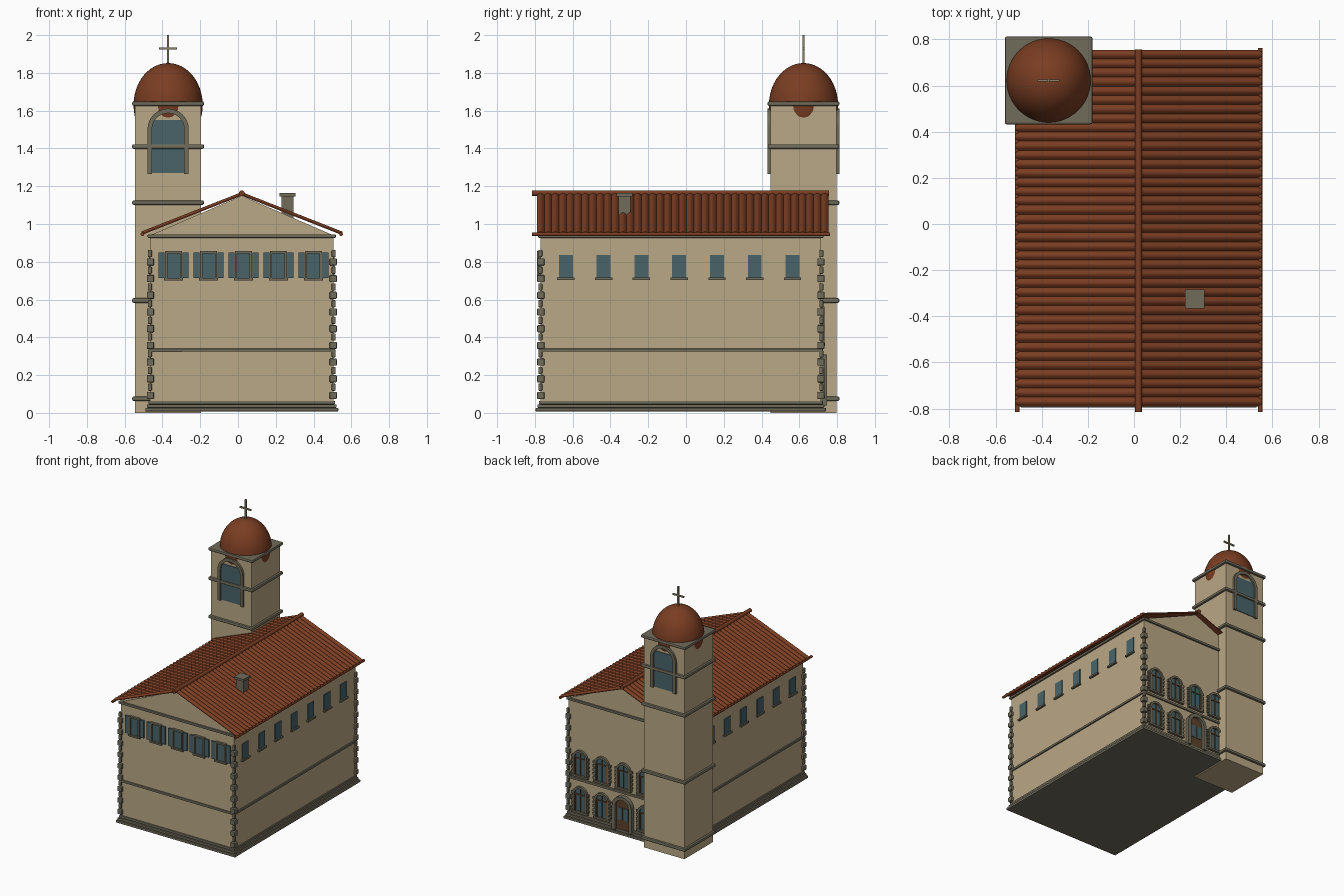
import bpy, bmesh, math
from mathutils import Matrix, Vector

if "Cube" in bpy.data.objects:
    bpy.data.objects.remove(bpy.data.objects["Cube"])


def material(name, r, g, b):
    m = bpy.data.materials.new(name)
    lin = [((c / 255 + 0.055) / 1.055) ** 2.4 for c in (r, g, b)]
    m.diffuse_color = (*lin, 1)
    m.use_nodes = True
    m.node_tree.nodes["Principled BSDF"].inputs["Base Color"].default_value = m.diffuse_color
    return m


WALL = material("sand plaster", 186, 168, 134)
TRIM = material("grey stone", 112, 107, 90)
TILE = material("terracotta", 122, 61, 34)
GLASS = material("blue glass", 72, 100, 106)
WOOD = material("brown wood", 92, 66, 44)
METAL = material("pale metal", 140, 132, 106)

# Main measurements
CX, HX = 0.02, 0.485            # hall centre and half width
Y0, Y1 = -0.77, 0.715           # hall front and back walls
CY, HY = (Y0 + Y1) / 2, (Y1 - Y0) / 2
TX, TY, TH = -0.37, 0.622, 0.174  # tower centre and half width


def finish(name, bm, mat, bevel=0, smooth=False):
    bmesh.ops.recalc_face_normals(bm, faces=bm.faces[:])
    me = bpy.data.meshes.new(name)
    bm.to_mesh(me)
    bm.free()
    me.materials.append(mat)
    ob = bpy.data.objects.new(name, me)
    bpy.context.collection.objects.link(ob)
    if smooth:
        me.shade_smooth()
        me.set_sharp_from_angle(angle=math.radians(40))
    if bevel:
        mod = ob.modifiers.new("bevel", "BEVEL")
        mod.width, mod.segments = bevel, 2
    return ob


def boxes(name, spans, mat, bevel=0):
    """Each span is (x0, x1, y0, y1, z0, z1)."""
    bm = bmesh.new()
    for x0, x1, y0, y1, z0, z1 in spans:
        mid = Vector((x0 + x1, y0 + y1, z0 + z1)) / 2
        size = (abs(x1 - x0), abs(y1 - y0), abs(z1 - z0), 1)
        bmesh.ops.create_cube(bm, size=1, matrix=Matrix.Translation(mid) @ Matrix.Diagonal(size))
    return finish(name, bm, mat, bevel)


def block(cx, cy, hx, hy, z0, z1):
    return (cx - hx, cx + hx, cy - hy, cy + hy, z0, z1)


def prism(name, outlines, y0, y1, mat):
    """Extrude outlines of (x, z) points from y0 to y1."""
    bm = bmesh.new()
    for pts in outlines:
        f = bm.faces.new([bm.verts.new((x, y0, z)) for x, z in pts])
        ext = bmesh.ops.extrude_face_region(bm, geom=[f], use_keep_orig=True)
        new = [v for v in ext["geom"] if isinstance(v, bmesh.types.BMVert)]
        bmesh.ops.translate(bm, verts=new, vec=(0, y1 - y0, 0))
    return finish(name, bm, mat)


def arch(cx, z0, spring, r, n=16):
    curve = [(cx + r * math.cos(math.pi * i / n), spring + r * math.sin(math.pi * i / n))
             for i in range(n + 1)]
    return [(cx + r, z0)] + curve + [(cx - r, z0)]


def arch_band(cx, z0, spring, r_out, r_in):
    return arch(cx, z0, spring, r_out) + arch(cx, z0, spring, r_in)[::-1]


def rod(name, x, z, r, y0, y1, mat):
    bm = bmesh.new()
    m = Matrix.Translation((x, (y0 + y1) / 2, z)) @ Matrix.Rotation(math.pi / 2, 4, "X")
    bmesh.ops.create_cone(bm, cap_ends=True, segments=14, radius1=r, radius2=r,
                          depth=y1 - y0, matrix=m)
    return finish(name, bm, mat, smooth=True)


# Hall walls and gables
boxes("hall_walls", [block(CX, CY, HX, HY, 0.015, 0.94)], WALL)
prism("gables", [[(CX - HX, 0.94), (CX + HX, 0.94), (CX, 1.15)]], Y0, Y1, WALL)

# Stepped plinth, string course and cornice
boxes("plinth", [block(CX, CY, HX + e, HY + e, z0, z1) for e, z0, z1 in
                 ((0.026, 0.008, 0.027), (0.017, 0.027, 0.045), (0.009, 0.045, 0.063))], TRIM, 0.004)
boxes("string_course", [block(CX, CY, HX + 0.01, HY + 0.01, 0.322, 0.34)], TRIM, 0.004)
boxes("cornice", [block(CX, CY, HX + 0.013, HY + 0.013, 0.927, 0.945)], TRIM, 0.004)

# Corner stones, alternating long and short
stones, step = [], 0.0442
for sx in (-1, 1):
    for sy in (-1, 1):
        for i in range(18):
            out, inn = (0.018, 0.02) if i % 2 == 0 else (0.012, 0.009)
            c = (out - inn) / 2
            h = (out + inn) / 2
            z = 0.07 + i * step
            stones.append(block(CX + sx * (HX + c), CY + sy * (HY + c), h, h, z + 0.003, z + step - 0.003))
boxes("corner_stones", stones, TRIM, 0.005)

# Corrugated tile roof, one sheet for each slope
RY0, RY1, ROWS, SUB = -0.79, 0.755, 39, 8
for side, label in ((-1, "left"), (1, "right")):
    bm = bmesh.new()
    rows = []
    for i in range(ROWS * SUB + 1):
        y = RY0 + (RY1 - RY0) * i / (ROWS * SUB)
        lift = 0.013 * abs(math.sin(math.pi * i / SUB))
        rows.append([bm.verts.new((x, y, z + dz)) for x, z, dz in
                     ((CX, 1.156, lift), (CX + side * 0.532, 0.947, lift),
                      (CX + side * 0.532, 0.947, -0.006), (CX, 1.156, -0.006))])
    for a, b in zip(rows, rows[1:]):
        for k in range(4):
            bm.faces.new((a[k], a[(k + 1) % 4], b[(k + 1) % 4], b[k]))
    bm.faces.new(rows[0])
    bm.faces.new(rows[-1])
    finish("roof_" + label, bm, TILE, smooth=True)
    rod("eave_" + label, CX + side * 0.526, 0.946, 0.01, -0.815, 0.762, TILE)
rod("ridge_cap", CX, 1.163, 0.015, -0.815, 0.757, TILE)

# Chimney
boxes("chimney", [block(0.263, -0.325, 0.032, 0.032, 1.03, 1.145),
                  block(0.263, -0.325, 0.042, 0.042, 1.145, 1.163)], TRIM)

# Side windows on both long walls
side_y = [-0.636 + 0.2 * i for i in range(7)]
for s, label in ((-1, "left"), (1, "right")):
    w = CX + s * HX
    boxes("side_glass_" + label, [(w - s * 0.01, w + s * 0.006, y - 0.037, y + 0.037, 0.715, 0.835)
                                  for y in side_y], GLASS)
    boxes("side_sills_" + label, [(w - s * 0.01, w + s * 0.016, y - 0.046, y + 0.046, 0.704, 0.716)
                                  for y in side_y], TRIM)

# Front windows with shutters
wx = [CX + 0.009 + 0.185 * i for i in range(-2, 3)]
boxes("front_glass", [(x - 0.04, x + 0.04, Y0 - 0.006, Y0 + 0.01, 0.71, 0.85) for x in wx], GLASS)
boxes("front_shutters", [(x + s * 0.047, x + s * 0.08, Y0 - 0.012, Y0 + 0.01, 0.715, 0.85)
                         for x in wx for s in (-1, 1)], GLASS)
frame = []
for x in wx:
    frame += [(x + s * 0.033, x + s * 0.045, Y0 - 0.018, Y0 + 0.01, 0.71, 0.855) for s in (-1, 1)]
    frame += [(x - 0.045, x + 0.045, Y0 - 0.018, Y0 + 0.01, 0.845, 0.857),
              (x - 0.05, x + 0.05, Y0 - 0.02, Y0 + 0.01, 0.702, 0.714)]
boxes("front_frames", frame, TRIM)

# Back arched windows in two rows, with a door in the middle of the lower row
spots = [(x, z) for z in (0.085, 0.365) for x in wx if not (z < 0.3 and x == wx[2])]
prism("back_glass", [arch(x, z, z + 0.135, 0.05) for x, z in spots], Y1 - 0.01, Y1 + 0.005, GLASS)
prism("back_arches", [arch_band(x, z, z + 0.135, 0.062, 0.046) for x, z in spots],
      Y1 - 0.01, Y1 + 0.018, TRIM)
blocks, bars = [], []
for x, z in spots:
    blocks.append((x - 0.07, x + 0.07, Y1 - 0.01, Y1 + 0.02, z - 0.01, z + 0.004))
    blocks += [(x + s * 0.05, x + s * 0.075, Y1 - 0.01, Y1 + 0.014, z + 0.012 + 0.03 * i, z + 0.03 + 0.03 * i)
               for s in (-1, 1) for i in range(5)]
    bars += [(x - 0.004, x + 0.004, Y1, Y1 + 0.011, z, z + 0.18),
             (x - 0.047, x + 0.047, Y1, Y1 + 0.011, z + 0.128, z + 0.136)]
    bars += [(x + s * 0.038, x + s * 0.048, Y1, Y1 + 0.011, z, z + 0.135) for s in (-1, 1)]
boxes("back_window_stones", blocks, TRIM)
boxes("back_window_bars", bars, WOOD)

DX = wx[2]
prism("door_leaf", [arch(DX, 0.04, 0.225, 0.06)], Y1 - 0.01, Y1 + 0.012, WOOD)
prism("door_surround", [arch_band(DX, 0.04, 0.225, 0.084, 0.058)], Y1 - 0.01, Y1 + 0.032, TRIM)
boxes("door_panes", [(DX + s * 0.008, DX + s * 0.044, Y1, Y1 + 0.016, 0.12, 0.215)
                     for s in (-1, 1)], GLASS)

# Bell tower with its ledges
boxes("tower", [block(TX, TY, TH, TH, 0, 1.637)], WALL)
boxes("tower_ledges", [block(TX, TY, 0.19, 0.19, z - 0.012, z + 0.012)
                       for z in (0.075, 0.595, 1.113, 1.41, 1.637)], TRIM, 0.008)

# Belfry openings on the front and back of the tower
for s, label in ((-1, "front"), (1, "back")):
    w = TY + s * TH
    boxes("belfry_glass_" + label, [(TX - 0.093, TX + 0.093, w - s * 0.01, w + s * 0.005, 1.27, 1.55)], GLASS)
    prism("belfry_arch_" + label, [arch_band(TX, 1.265, 1.502, 0.109, 0.085)],
          w - s * 0.01, w + s * 0.016, TRIM)

# Dome and cross
bm = bmesh.new()
bmesh.ops.create_uvsphere(bm, u_segments=48, v_segments=24, radius=1,
                          matrix=Matrix.Translation((TX, TY, 1.63)) @ Matrix.Diagonal((0.183, 0.183, 0.222, 1)))
finish("dome", bm, TILE, smooth=True)
boxes("cross", [block(TX, TY, 0.006, 0.006, 1.84, 2.0),
                block(TX, TY, 0.048, 0.005, 1.924, 1.935)], METAL)
